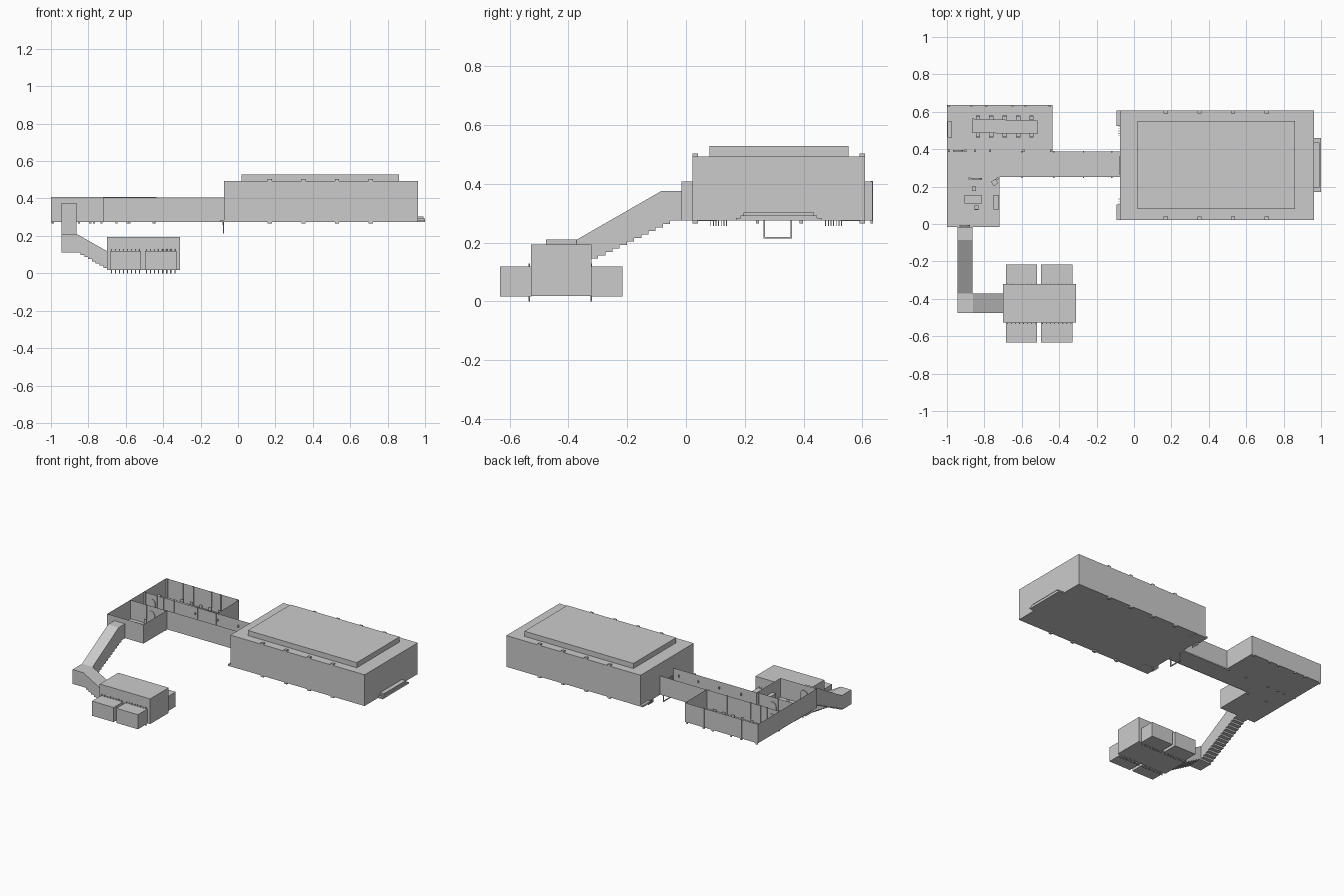
import bpy, bmesh, math
from mathutils import Matrix, Vector


def finish(name, bm):
    me = bpy.data.meshes.new(name)
    bm.to_mesh(me)
    bm.free()
    ob = bpy.data.objects.new(name, me)
    bpy.context.collection.objects.link(ob)
    return ob


def add_box(bm, x0, x1, y0, y1, z0, z1, turn=0):
    c = Vector(((x0 + x1) / 2, (y0 + y1) / 2, (z0 + z1) / 2))
    m = (Matrix.Translation(c) @ Matrix.Rotation(turn, 4, 'Z')
         @ Matrix.Diagonal((x1 - x0, y1 - y0, z1 - z0, 1)))
    bmesh.ops.create_cube(bm, size=1, matrix=m)


def boxes(name, items):
    bm = bmesh.new()
    for it in items:
        add_box(bm, *it)
    return finish(name, bm)


def walls(name, path, z0, z1):
    bm = bmesh.new()
    lo = [bm.verts.new((x, y, z0)) for x, y in path]
    hi = [bm.verts.new((x, y, z1)) for x, y in path]
    for i in range(len(path) - 1):
        bm.faces.new((lo[i], lo[i + 1], hi[i + 1], hi[i]))
    return finish(name, bm)


def prism(name, points, offset):
    bm = bmesh.new()
    f = bm.faces.new([bm.verts.new(p) for p in points])
    r = bmesh.ops.extrude_face_region(bm, geom=[f])
    bmesh.ops.translate(bm, vec=offset,
                        verts=[v for v in r['geom'] if isinstance(v, bmesh.types.BMVert)])
    bmesh.ops.recalc_face_normals(bm, faces=bm.faces[:])
    return finish(name, bm)


def steps(a0, z0, a1, z1, n):
    """Stepped line from (a0, z0) to (a1, z1)."""
    pts = []
    for i in range(n):
        za = z0 + (z1 - z0) * i / n
        zb = z0 + (z1 - z0) * (i + 1) / n
        a = a0 + (a1 - a0) * (i + 1) / n
        pts += [(a, za), (a, zb)]
    return [(a0, z0)] + pts


F = 0.275   # upper floor level

# Great hall, roof light and wall columns
boxes("hall", [(-0.075, 0.963, 0.022, 0.608, F, 0.493)])
boxes("hall_roof_light", [(0.02, 0.862, 0.08, 0.552, 0.493, 0.529)])
boxes("hall_columns", [(x - 0.011, x + 0.011, y - 0.009, y + 0.009, 0.265, 0.503)
                       for x in (0.17, 0.35, 0.53, 0.71) for y in (0.031, 0.599)])

# Stepped dais at the far end of the hall
boxes("dais", [(0.87, 0.999, 0.17, 0.46, 0.275, 0.284),
               (0.963, 0.999, 0.185, 0.445, 0.284, 0.292),
               (0.963, 0.992, 0.195, 0.435, 0.292, 0.303)])

# Corner platforms, railing pegs and gate at the hall entrance
boxes("entrance_platforms", [(-0.093, 0.0, 0.022, 0.105, 0.274, 0.286),
                             (-0.093, 0.0, 0.525, 0.608, 0.274, 0.286)])
boxes("railing_pegs", [(-0.082, -0.078, y - 0.0015, y + 0.0015, 0.257, 0.28)
                       for k in range(7) for y in (0.084 + 0.009 * k, 0.546 - 0.009 * k - 0.017)])
boxes("entrance_gate", [(-0.081, -0.074, 0.264, 0.269, 0.214, 0.36),
                        (-0.081, -0.074, 0.356, 0.361, 0.214, 0.36),
                        (-0.081, -0.074, 0.264, 0.361, 0.214, 0.219),
                        (-0.081, -0.074, 0.264, 0.361, 0.355, 0.36)])

# Open-topped rooms and corridor: one floor and thin walls
bm = bmesh.new()
plan = [(-1, -0.015), (-0.72, -0.015), (-0.72, 0.25), (-0.075, 0.25),
        (-0.075, 0.388), (-0.435, 0.388), (-0.435, 0.635), (-1, 0.635)]
bm.faces.new([bm.verts.new((x, y, F)) for x, y in plan])
finish("rooms_floor", bm)
walls("room_walls", [(-0.72, 0.25), (-0.72, -0.015), (-1, -0.015), (-1, 0.635),
                     (-0.435, 0.635), (-0.435, 0.388)], F, 0.408)
walls("corridor_wall_front", [(-0.72, 0.246), (-0.075, 0.246)], F, 0.406)
walls("corridor_wall_back", [(-1, 0.392), (-0.075, 0.392)], F, 0.406)
walls("office_partition", [(-1, 0.243), (-0.72, 0.243)], F, 0.406)

# Pilasters on the room walls
pil = [(x - 0.006, x + 0.006, 0.628, 0.636, 0.265, 0.409)
       for x in (-0.99, -0.87, -0.79, -0.65, -0.58, -0.45)]
pil += [(x - 0.005, x + 0.005, 0.386, 0.397, 0.265, 0.407)
        for x in (-0.99, -0.9, -0.85, -0.77, -0.59, -0.445)]
pil += [(x - 0.005, x + 0.005, 0.238, 0.248, 0.266, 0.407) for x in (-0.88, -0.73)]
boxes("pilasters", pil)

# Arched doors
for name, x, y in (("meeting_door", -0.94, 0.392), ("office_door", -0.84, 0.243),
                   ("stair_door", -0.905, -0.010)):
    r, h = 0.028, 0.07
    arc = [(x + r * math.cos(math.pi * i / 12), y - 0.004, F + h + r * math.sin(math.pi * i / 12))
           for i in range(13)]
    prism(name, [(x + r, y - 0.004, F)] + arc + [(x - r, y - 0.004, F)], (0, 0.008, 0))

# Wall lamps in the corridor
boxes("corridor_lamps", [(x - 0.004, x + 0.004, y - 0.004, y + 0.004, 0.355, 0.37)
                         for x in (-0.6, -0.43, -0.27, -0.12) for y in (0.251, 0.387)])

# Meeting table with legs
prism("meeting_table", [(-0.865, 0.487, 0.31), (-0.515, 0.482, 0.31),
                        (-0.515, 0.552, 0.31), (-0.865, 0.563, 0.31)], (0, 0, 0.007))
boxes("meeting_table_legs", [(x - 0.005, x + 0.005, y - 0.005, y + 0.005, F, 0.31)
                             for x in (-0.85, -0.53) for y in (0.498, 0.54)])


# Chairs: seat, back and legs
def chair(bm, x, y, side):
    s = 0.011
    add_box(bm, x - s, x + s, y - s, y + s, 0.293, 0.297)
    yb = y + side * s
    add_box(bm, x - s, x + s, yb - 0.002, yb + 0.002, 0.297, 0.328)
    for dx in (-0.009, 0.009):
        for dy in (-0.009, 0.009):
            add_box(bm, x + dx - 0.0015, x + dx + 0.0015,
                    y + dy - 0.0015, y + dy + 0.0015, F, 0.293)


bm = bmesh.new()
for k in range(5):
    chair(bm, -0.835 + 0.072 * k, 0.566, 1)
    chair(bm, -0.835 + 0.072 * k, 0.476, -1)
chair(bm, -0.855, 0.188, 1)
chair(bm, -0.842, 0.088, -1)
finish("chairs", bm)

# Office desk, cabinets and side furniture
boxes("desk", [(-0.905, -0.815, 0.11, 0.156, 0.306, 0.312),
               (-0.9, -0.88, 0.115, 0.152, F, 0.306),
               (-0.84, -0.82, 0.115, 0.152, F, 0.306)])
boxes("cabinets", [(-0.75, -0.722, 0.078, 0.156, F, 0.345),
                   (-0.76, -0.73, 0.208, 0.236, F, 0.31, math.radians(35)),
                   (-0.998, -0.973, 0.462, 0.548, F, 0.33)])

# Stair tunnels with stepped undersides, joined by a landing
low = steps(-0.03, F, -0.372, 0.11, 14)
prof = [(-0.015, 0.375), (-0.015, F)] + low + [(-0.372, 0.21), (-0.085, 0.375)]
prism("upper_stair", [(-0.945, y, z) for y, z in prof], (0.082, 0, 0))
boxes("stair_landing", [(-0.945, -0.862, -0.476, -0.372, 0.11, 0.21)])
low = steps(-0.862, 0.11, -0.70, 0.018, 8)
prof = low + [(-0.70, 0.118), (-0.862, 0.21)]
prism("lower_stair", [(x, -0.372, z) for x, z in prof], (0, -0.104, 0))

# Lower chamber with four cells and barred fronts
boxes("cell_chamber", [(-0.70, -0.31, -0.527, -0.322, 0.018, 0.194)])
boxes("cells", [(x, x + 0.167, y, y + 0.107, 0.017, 0.119)
                for x in (-0.685, -0.497) for y in (-0.633, -0.323)])
bm = bmesh.new()
for x0 in (-0.677, -0.489):
    for y in (-0.533, -0.322):
        for k in range(8):
            bmesh.ops.create_cone(bm, cap_ends=True, segments=8, radius1=0.003,
                                  radius2=0.003, depth=0.13,
                                  matrix=Matrix.Translation((x0 + 0.0216 * k, y, 0.065)))
finish("cell_bars", bm)
